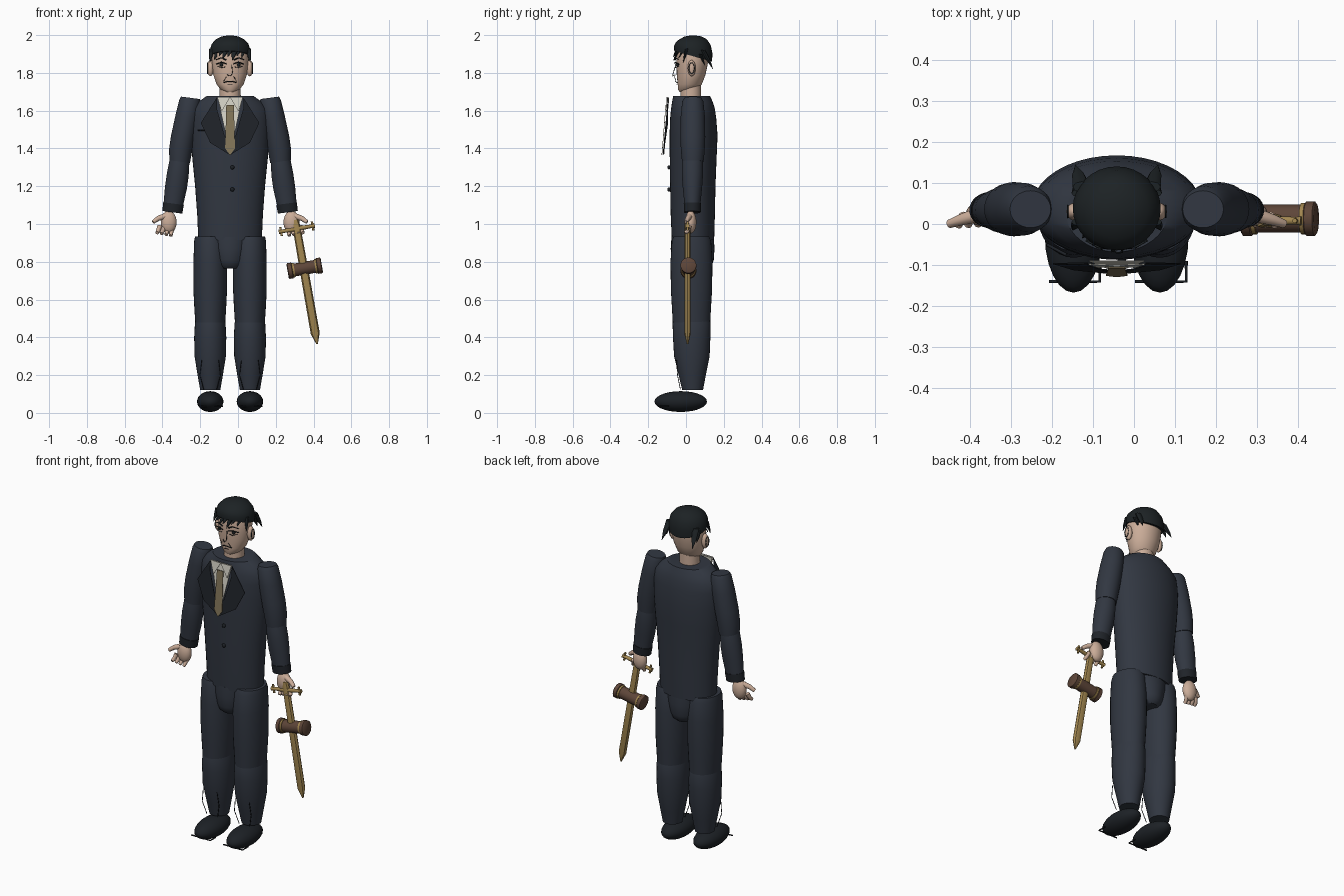
import bpy, bmesh, math
from mathutils import Vector

CX = -0.042  # the body's own mirror line


def mat(name, r, g, b):
    m = bpy.data.materials.new(name)
    m.diffuse_color = (r, g, b, 1)
    return m


SUIT = mat("suit", .031, .038, .053)
DARK = mat("dark_cloth", .014, .017, .022)
SHOE = mat("shoe_black", .012, .015, .019)
HAIR = mat("hair_black", .012, .016, .018)
SKIN = mat("skin", .60, .42, .32)
SHIRT = mat("shirt", .68, .66, .58)
TIE = mat("tie", .23, .18, .10)
GOLD = mat("gold", .36, .24, .08)
WOOD = mat("wood", .11, .06, .04)


def finish(name, bm, m, angle=40):
    bmesh.ops.recalc_face_normals(bm, faces=bm.faces)
    me = bpy.data.meshes.new(name)
    bm.to_mesh(me)
    bm.free()
    me.materials.append(m)
    ob = bpy.data.objects.new(name, me)
    bpy.context.collection.objects.link(ob)
    me.shade_smooth()
    me.set_sharp_from_angle(angle=math.radians(angle))
    return ob


def loft(name, rings, m, u=(1, 0, 0), n=32, v=(0, 1, 0)):
    """Skin elliptical rings (x, y, z, radius along u, radius along v)."""
    bm, u, v = bmesh.new(), Vector(u), Vector(v)
    loops = []
    for x, y, z, a, b in rings:
        loops.append([bm.verts.new(Vector((x, y, z))
                      + u * a * math.cos(2 * math.pi * i / n)
                      + v * b * math.sin(2 * math.pi * i / n)) for i in range(n)])
    for p, q in zip(loops, loops[1:]):
        for i in range(n):
            bm.faces.new((p[i], p[(i + 1) % n], q[(i + 1) % n], q[i]))
    bm.faces.new(loops[0])
    bm.faces.new(loops[-1])
    return finish(name, bm, m)


def ball(name, c, r, m):
    bm = bmesh.new()
    bmesh.ops.create_uvsphere(bm, u_segments=24, v_segments=14, radius=1)
    for vert in bm.verts:
        vert.co = Vector([c[i] + vert.co[i] * r[i] for i in range(3)])
    return finish(name, bm, m)


def line(name, pts, r, m, taper=1.0):
    """Thin round tube along a polyline."""
    cu = bpy.data.curves.new(name, 'CURVE')
    cu.dimensions, cu.bevel_depth, cu.bevel_resolution = '3D', r, 2
    cu.use_fill_caps = True
    sp = cu.splines.new('POLY')
    sp.points.add(len(pts) - 1)
    for i, p in enumerate(pts):
        sp.points[i].co = (*p, 1)
        sp.points[i].radius = 1 + (taper - 1) * i / (len(pts) - 1)
    cu.materials.append(m)
    ob = bpy.data.objects.new(name, cu)
    bpy.context.collection.objects.link(ob)
    return ob


def plate(name, pts, out, m, s=1):
    """Thin cloth panel standing off the chest; x measured from the mirror line."""
    bm = bmesh.new()
    vs = [bm.verts.new((CX + s * x, -.091 - (1.67 - z) * .08 - out + .5 * x * x, z)) for x, z in pts]
    f = bm.faces.new(vs)
    ext = bmesh.ops.extrude_face_region(bm, geom=[f])['geom']
    for g in ext:
        if isinstance(g, bmesh.types.BMVert):
            g.co.y += .003
    return finish(name, bm, m, 20)


# jacket body, pelvis, neck
loft("jacket", [(CX, cy, z, a, b) for z, a, cy, b in (
    (.915, .168, .037, .112), (1.05, .174, .036, .117), (1.2, .185, .036, .12), (1.35, .2, .038, .124),
    (1.47, .207, .04, .127), (1.56, .207, .038, .122), (1.61, .2, .037, .116), (1.645, .17, .034, .108),
    (1.677, .125, .03, .098))], SUIT, n=40)
loft("pelvis", [(CX, .035, z, a, b) for z, a, b in (
    (.93, .125, .112), (.87, .11, .116), (.81, .092, .112), (.78, .08, .102), (.765, .06, .085))], SUIT)
loft("neck", [(CX, .025, 1.66, .057, .055), (CX, .025, 1.76, .055, .055)], SKIN)

# arms, legs and shoes
for s, side in ((-1, "right"), (1, "left")):
    X = lambda d: CX + s * d
    tilt = (math.cos(.13), 0, s * math.sin(.13))
    loft(side + "_upper_arm", [(X(d), .036, z, a, b) for d, z, a, b in (
        (.21, 1.668, .05, .045), (.213, 1.65, .056, .056), (.228, 1.57, .061, .064),
        (.25, 1.46, .063, .066), (.262, 1.39, .061, .063), (.267, 1.33, .055, .057))], SUIT, u=tilt)
    loft(side + "_forearm", [(X(d), .034, z, a, b) for d, z, a, b in (
        (.264, 1.36, .048, .05), (.268, 1.33, .053, .055), (.277, 1.26, .058, .056), (.287, 1.19, .058, .051),
        (.298, 1.12, .053, .044), (.304, 1.075, .05, .041))], SUIT, u=tilt)
    loft(side + "_cuff", [(X(d), .034, z, a, b) for d, z, a, b in (
        (.299, 1.108, .055, .046), (.306, 1.062, .053, .044))], DARK, u=tilt)
    # hand with thumb and curled fingers
    ball(side + "_palm", (X(.325), .025, 1.01), (.042, .03, .06), SKIN)
    line(side + "_thumb", [(X(.345), .02, 1.04), (X(.38), .01, 1.03), (X(.408), -.0, 1.01)], .017, SKIN, .6)
    for k in range(4):
        d = .3 + k * .024
        line(side + "_finger", [(X(d), .03 - k * .004, .99), (X(d + .01), .018 - k * .004, .96),
                                (X(d + .014), .0 - k * .002, .938 + k * .005)], .013, SKIN, .7)
    # trouser leg
    L = X(.105)
    loft(side + "_thigh", [(L, .029, z, a, b) for z, a, b in (
        (.935, .08, .095), (.91, .085, .104), (.8, .089, .111), (.65, .089, .109), (.55, .084, .103),
        (.475, .079, .099))], SUIT)
    loft(side + "_shin", [(L, cy, z, a, b) for z, a, cy, b in (
        (.51, .072, .03, .09), (.475, .081, .03, .101), (.4, .085, .03, .099), (.3, .083, .031, .094),
        (.2, .067, .033, .072), (.12, .053, .035, .055))], SUIT)
    for k in (-1, 1):
        line(side + "_trouser_crease", [(L + k * .045, -.05, .28), (L + k * .055, -.045, .2),
                                        (L + k * .035, -.03, .125)], .002, SHOE)
    ball(side + "_shoe", (L, -.028, .06), (.07, .139, .055), SHOE)
    line(side + "_sole_edge", [(L - .06, -.14, .035), (L + .064, -.14, .035), (L + .064, -.09, .035)], .004, SHOE)

    # lapel and collar
    plate(side + "_lapel", [(.07, 1.67), (.155, 1.535), (.105, 1.43), (.0, 1.365), (.07, 1.61)], .008, DARK, s)
    plate(side + "_collar", [(.068, 1.672), (.0, 1.672), (.012, 1.65), (.045, 1.595)], .011, SHIRT, s)

    # ear, brow, eye, cheek line
    ball(side + "_ear", (X(.104), .03, 1.825), (.018, .021, .043), SKIN)
    line(side + "_ear_fold", [(X(.119), .03 + .015 * math.cos(t * .7), 1.825 + .03 * math.sin(t * .7))
                              for t in range(10)], .002, HAIR)
    line(side + "_brow", [(X(.02), -.058, 1.868), (X(.045), -.056, 1.88), (X(.075), -.04, 1.87)], .004, HAIR, .5)
    line(side + "_upper_lid", [(X(.018), -.058, 1.848), (X(.045), -.057, 1.857), (X(.073), -.038, 1.846)], .003, HAIR)
    line(side + "_lower_lid", [(X(.024), -.056, 1.832), (X(.045), -.055, 1.828), (X(.068), -.038, 1.836)], .0015, HAIR)
    ball(side + "_eye", (X(.046), -.046, 1.843), (.009, .009, .01), HAIR)
    line(side + "_cheek_line", [(X(.02), -.061, 1.78), (X(.034), -.053, 1.755)], .0015, HAIR)

# shirt front, tie, buttons, pocket
plate("shirt_front", [(-.066, 1.67), (.066, 1.67), (.0, 1.37)], .003, SHIRT)
plate("waistcoat", [(-.055, 1.49), (0, 1.44), (.055, 1.49), (0, 1.37)], .006, DARK)
plate("tie", [(-.02, 1.63), (.02, 1.63), (.026, 1.4), (.0, 1.365), (-.026, 1.4)], .014, TIE)
for z in (1.3, 1.183):
    ball("jacket_button", (-.03, -.09, z), (.011, .009, .011), SHOE)
line("breast_pocket", [(-.212, -.05, 1.497), (-.165, -.075, 1.497)], .004, DARK)

# head with nose and mouth
loft("head", [(CX, cy, z, a, b) for z, a, cy, b in (
    (1.7, .028, .0, .035), (1.712, .05, .008, .05), (1.74, .072, .02, .064), (1.79, .089, .027, .076),
    (1.84, .096, .032, .082), (1.9, .099, .036, .086), (1.95, .082, .036, .072), (1.975, .05, .036, .045))], SKIN)
line("nose", [(CX + .008, -.053, 1.845), (CX + .014, -.069, 1.795), (CX, -.07, 1.784),
              (CX - .016, -.056, 1.79)], .002, HAIR)
line("mouth", [(CX - .033, -.047, 1.748), (CX - .012, -.055, 1.755), (CX + .012, -.055, 1.755),
               (CX + .033, -.047, 1.748)], .0025, HAIR)
line("lower_lip", [(CX - .013, -.05, 1.737), (CX + .013, -.05, 1.737)], .0015, HAIR)

# hair cap, tilted down toward the back
cap = loft("hair_cap", [(CX, .038, z, a, b) for z, a, b in (
    (1.893, .105, .1), (1.925, .107, .102), (1.955, .097, .093), (1.978, .075, .073), (1.993, .044, .044),
    (1.998, .012, .012))], HAIR)
for vert in cap.data.vertices:
    vert.co.z -= max(0, 1.98 - vert.co.z) * (vert.co.y - .02) * 3.2


def lock(name, a, b, r):
    mid = [(p * .45 + q * .55) for p, q in zip(a, b)]
    loft(name, [(*a, r, r * .6), (*mid, r * .7, r * .45), (*b, .001, .001)], HAIR, n=8)


for i, (d, z) in enumerate(((-.075, 1.87), (-.05, 1.89), (-.03, 1.875), (-.004, 1.885), (.02, 1.865),
                            (.045, 1.89), (.07, 1.88))):
    lock("fringe_lock", (CX + d * .9 + .012, -.035 + d * d * 7, 1.94), (CX + d - .008, -.068 + d * d * 6, z), .018)
for s in (-1, 1):
    lock("temple_lock", (CX + s * .096, .005, 1.93), (CX + s * .107, -.015, 1.855), .014)
    lock("nape_lock", (CX + s * .085, .09, 1.92), (CX + s * .1, .143, 1.82), .022)
    lock("nape_lock", (CX + s * .095, .075, 1.9), (CX + s * .098, .1, 1.84), .015)

# sword with a mallet head, hanging from the left hand
ang = math.radians(10)
down = Vector((math.sin(ang), 0, -math.cos(ang)))
across = Vector((math.cos(ang), 0, math.sin(ang)))
top = Vector((.303, .008, 1.022))
loft("blade", [(*(top + down * t), a, b) for t, a, b in (
    (0, .014, .013), (.03, .021, .016), (.3, .023, .017), (.61, .024, .017), (.668, .004, .004))],
    GOLD, u=across, n=8)
guard = top + down * .048
loft("cross_guard", [(*(guard + across * t), r, r) for t, r in (
    (-.097, .012), (-.085, .009), (-.02, .012), (.02, .012), (.085, .009), (.097, .012))], GOLD, u=down, n=12)
for s in (-1, 1):
    p = guard + across * .085 * s
    line("guard_tip", [p - down * .024, p + down * .024], .006, GOLD)
mallet = top + down * .26 + Vector((.005, .005, 0))
loft("mallet_head", [(*(mallet + across * t), r, r) for t, r in (
    (-.092, .036), (-.088, .042), (-.068, .042), (-.062, .034), (.062, .034), (.068, .042), (.088, .042),
    (.092, .036))], WOOD, u=down)
for s in (-1, 1):
    loft("mallet_band", [(*(mallet + across * (s * .06 + t)), .038, .038) for t in (-.005, .005)], GOLD, u=down)
